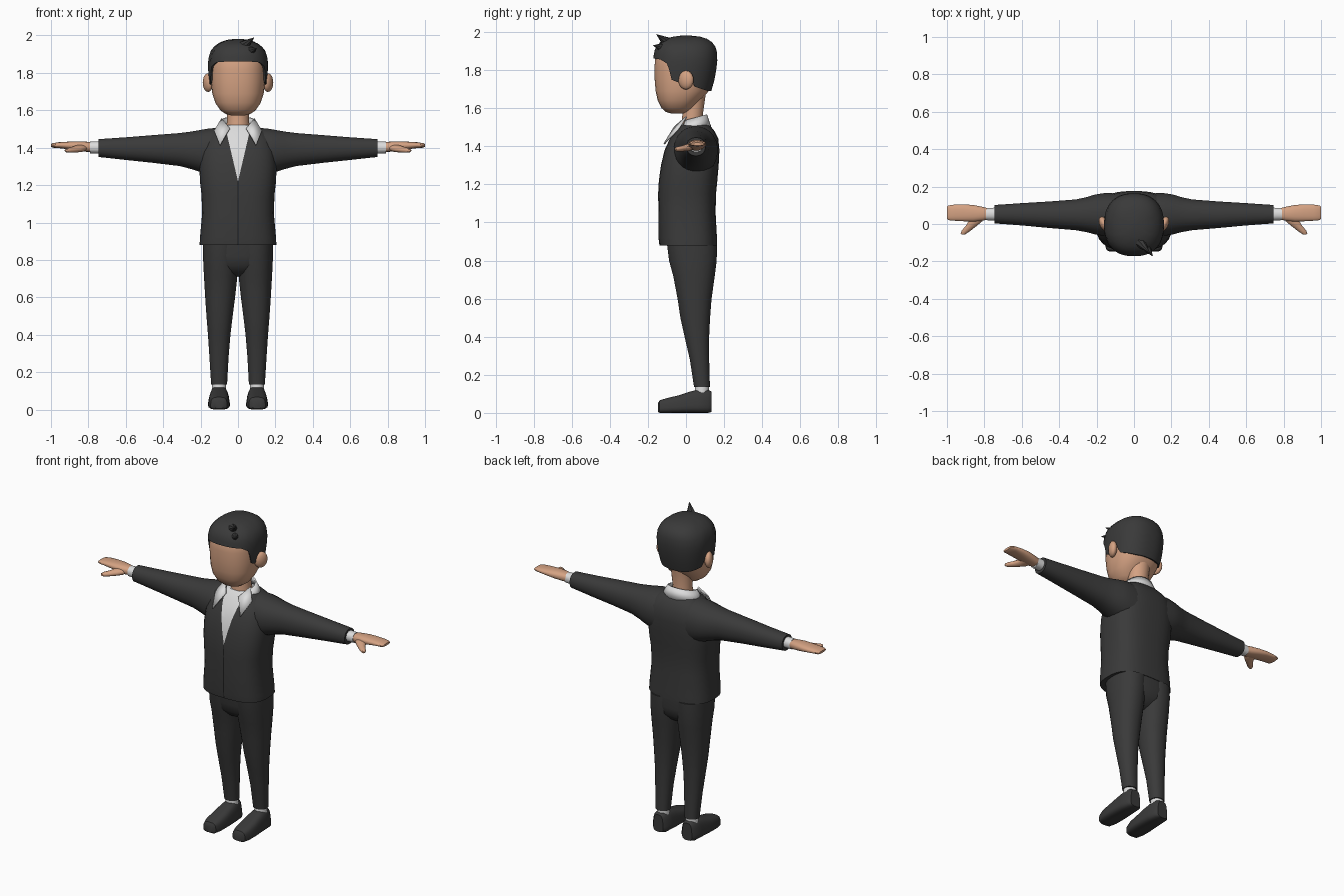
import bpy, bmesh, math
from mathutils import Vector


def material(name, rgb):
    m = bpy.data.materials.new(name)
    m.diffuse_color = (*rgb, 1)
    return m


suit = material("charcoal cloth", (0.042, 0.042, 0.042))
seam = material("black seam", (0.012, 0.012, 0.012))
white = material("white shirt", (0.72, 0.72, 0.72))
skin = material("skin", (0.66, 0.36, 0.225))


def finish(name, bm, mats, mirror=False):
    bmesh.ops.recalc_face_normals(bm, faces=bm.faces)
    me = bpy.data.meshes.new(name)
    bm.to_mesh(me)
    bm.free()
    for m in mats:
        me.materials.append(m)
    ob = bpy.data.objects.new(name, me)
    bpy.context.collection.objects.link(ob)
    if mirror:
        ob.modifiers.new("mirror", "MIRROR")
    return ob


def oval(a0, a1, b0, b1, ang, p):
    """Point on a rounded box section."""
    c, s = math.cos(ang), math.sin(ang)
    return ((a0 + a1) / 2 + (a1 - a0) / 2 * math.copysign(abs(c) ** (2 / p), c),
            (b0 + b1) / 2 + (b1 - b0) / 2 * math.copysign(abs(s) ** (2 / p), s))


def skin_rings(rings, cap=True):
    """Join rings of points into a tube."""
    bm = bmesh.new()
    vs = [[bm.verts.new(c) for c in r] for r in rings]
    n = len(vs[0])
    for r, q in zip(vs, vs[1:]):
        for i in range(n):
            bm.faces.new((r[i], r[(i + 1) % n], q[(i + 1) % n], q[i]))
    if cap:
        bm.faces.new(vs[0])
        bm.faces.new(vs[-1])
    return bm


def loft(axis, rings, n=24, p=2.4):
    """Each ring is (position on axis, a0, a1, b0, b1)."""
    put = {"z": lambda t, a, b: (a, b, t),
           "x": lambda t, a, b: (t, a, b),
           "y": lambda t, a, b: (a, t, b)}[axis]
    return skin_rings([[put(t, *oval(*e, 2 * math.pi * (i + 0.5) / n, p))
                        for i in range(n)] for t, *e in rings])


def both(rows):
    """Symmetric rows (z, half width, y0, y1) to rings."""
    return [(z, -h, h, a, b) for z, h, a, b in rows]


# jacket body, with the shirt opening and front seam cut into it
bm = loft("z", both([
    (0.88, 0.206, -0.14, 0.163), (0.92, 0.204, -0.145, 0.163), (1.05, 0.192, -0.145, 0.156),
    (1.15, 0.196, -0.147, 0.158), (1.22, 0.204, -0.143, 0.165), (1.30, 0.207, -0.132, 0.172),
    (1.38, 0.202, -0.113, 0.176), (1.44, 0.185, -0.085, 0.170), (1.48, 0.155, -0.058, 0.150),
    (1.505, 0.120, -0.04, 0.130), (1.52, 0.085, -0.025, 0.105)]), n=32, p=2.8)
SLOPE, TIP = 0.235, 1.22
planes = [((s * 0.0025, 0, 0), (1, 0, 0)) for s in (-1, 1)]
planes += [((0, 0, TIP), (s, 0, SLOPE)) for s in (-1, 1)]
for co, no in planes:
    front = [f for f in bm.faces if f.calc_center_median().y < 0 and len(f.verts) < 9]
    geom = set(front) | {e for f in front for e in f.edges} | {v for f in front for v in f.verts}
    bmesh.ops.bisect_plane(bm, geom=list(geom), plane_co=co, plane_no=no)
for f in bm.faces:
    c = f.calc_center_median()
    if c.z > 1.515 or (c.y < 0 and c.z > TIP and abs(c.x) < (c.z - TIP) * SLOPE):
        f.material_index = 1
    elif abs(c.x) < 0.0025 and c.y < -0.05 and c.z > 0.885:
        f.material_index = 2
finish("jacket_body", bm, [suit, white, seam])

# sleeves, cuffs and hands
finish("sleeve", loft("x", [
    (0.10, -0.06, 0.165, 1.24, 1.508), (0.16, -0.064, 0.166, 1.255, 1.503),
    (0.21, -0.056, 0.158, 1.272, 1.494), (0.25, -0.045, 0.145, 1.285, 1.487),
    (0.31, -0.034, 0.132, 1.301, 1.479), (0.45, -0.022, 0.121, 1.318, 1.468),
    (0.60, -0.008, 0.112, 1.334, 1.456), (0.745, 0.003, 0.102, 1.350, 1.446)], p=2.2),
    [suit], True)
finish("shirt_cuff", loft("x", [(0.72, 0.018, 0.088, 1.368, 1.434),
                                (0.79, 0.020, 0.086, 1.370, 1.432)], p=2.2), [white], True)
finish("hand", loft("x", [
    (0.77, 0.028, 0.082, 1.378, 1.426), (0.81, 0.017, 0.092, 1.378, 1.432),
    (0.86, 0.012, 0.102, 1.384, 1.434), (0.91, 0.014, 0.106, 1.392, 1.432),
    (0.96, 0.017, 0.104, 1.398, 1.429), (0.99, 0.020, 0.100, 1.400, 1.424),
    (1.00, 0.026, 0.094, 1.405, 1.419)], n=18), [skin], True)
finish("thumb", loft("y", [
    (0.045, 0.80, 0.88, 1.385, 1.415), (0.015, 0.81, 0.885, 1.376, 1.415),
    (-0.01, 0.84, 0.90, 1.374, 1.407), (-0.035, 0.872, 0.922, 1.373, 1.400),
    (-0.05, 0.893, 0.927, 1.374, 1.396), (-0.057, 0.905, 0.922, 1.378, 1.392)], n=14, p=2),
    [skin], True)

# trousers
finish("trouser_hips", loft("z", both([
    (0.90, 0.186, -0.10, 0.160), (0.82, 0.185, -0.092, 0.160), (0.77, 0.165, -0.08, 0.150),
    (0.73, 0.11, -0.045, 0.115), (0.71, 0.05, 0.0, 0.08)]), p=2.6), [suit])
finish("trouser_leg", loft("z", [
    (0.88, -0.01, 0.187, -0.10, 0.164), (0.80, -0.004, 0.187, -0.09, 0.162),
    (0.72, 0.002, 0.183, -0.068, 0.152), (0.60, 0.015, 0.176, -0.045, 0.135),
    (0.50, 0.028, 0.169, -0.030, 0.127), (0.40, 0.040, 0.161, -0.008, 0.122),
    (0.28, 0.050, 0.153, 0.020, 0.122), (0.135, 0.058, 0.144, 0.042, 0.126)], p=2.2),
    [suit], True)

# socks and shoes
finish("sock", loft("z", [(0.08, 0.062, 0.14, 0.045, 0.120),
                          (0.142, 0.064, 0.138, 0.048, 0.120)], p=2), [white], True)
bm = loft("y", [
    (-0.148, 0.072, 0.132, 0.006, 0.050), (-0.138, 0.055, 0.150, 0, 0.066),
    (-0.10, 0.042, 0.163, 0, 0.078), (-0.04, 0.038, 0.166, 0, 0.092),
    (0.02, 0.038, 0.164, 0, 0.112), (0.06, 0.040, 0.162, 0, 0.122),
    (0.115, 0.044, 0.158, 0, 0.122), (0.134, 0.062, 0.140, 0.004, 0.112)], p=3.4)
for v in bm.verts:
    v.co.x += (0.101 - v.co.x) * 0.3 * v.co.z / 0.12
finish("shoe", bm, [suit], True)

# neck, head and ears
finish("neck", loft("z", both([(1.48, 0.066, -0.03, 0.10), (1.56, 0.058, -0.02, 0.088),
                               (1.68, 0.066, -0.02, 0.105)]), p=2), [skin])
finish("head", loft("z", both([
    (1.572, 0.035, -0.075, -0.01), (1.580, 0.066, -0.105, 0.015), (1.600, 0.095, -0.128, 0.04),
    (1.640, 0.122, -0.149, 0.075), (1.690, 0.138, -0.160, 0.120), (1.750, 0.145, -0.165, 0.140),
    (1.820, 0.147, -0.166, 0.150), (1.880, 0.143, -0.160, 0.150), (1.930, 0.115, -0.130, 0.12),
    (1.955, 0.06, -0.07, 0.07)]), n=32, p=2.35), [skin])
bm = bmesh.new()
bmesh.ops.create_uvsphere(bm, u_segments=16, v_segments=10, radius=1)
for v in bm.verts:
    v.co = Vector((0.160 + 0.026 * v.co.x + 0.012 * v.co.y,
                   0.0 + 0.040 * v.co.y, 1.748 + 0.050 * v.co.z))
finish("ear", bm, [skin], True)


def lerp_rows(rows, t):
    """Linear lookup in rows sorted by their first value."""
    t = min(max(t, rows[0][0]), rows[-1][0])
    for a, b in zip(rows, rows[1:]):
        if t <= b[0]:
            k = (t - a[0]) / (b[0] - a[0])
            return [u + (w - u) * k for u, w in zip(a[1:], b[1:])]


# hair cap: each strip runs from the hairline up to the crown
hair = [(1.68, 0.142, -0.166, 0.130), (1.75, 0.154, -0.172, 0.150), (1.82, 0.160, -0.174, 0.162),
        (1.87, 0.160, -0.172, 0.166), (1.915, 0.148, -0.162, 0.160), (1.945, 0.124, -0.138, 0.140),
        (1.965, 0.094, -0.104, 0.110), (1.977, 0.056, -0.064, 0.07), (1.982, 0.012, -0.02, 0.02)]
hairline = [(-0.18, 1.862), (-0.135, 1.856), (-0.095, 1.83), (-0.075, 1.75), (-0.035, 1.735),
            (-0.015, 1.78), (0.03, 1.77), (0.05, 1.715), (0.14, 1.69)]


def hair_point(ang, z, inset=1.0):
    h, a, b = lerp_rows(hair, z)
    x, y = oval(-h, h, a, b, ang, 2.35)
    return (x * inset, y * inset, z)


N = 64
angles = [2 * math.pi * (i + 0.5) / N for i in range(N)]
roots = [lerp_rows(hairline, hair_point(a, 1.80)[1])[0] for a in angles]
rings = [[hair_point(a, r + 0.004, 0.9) for a, r in zip(angles, roots)]]
for k in (0, 0.2, 0.4, 0.55, 0.7, 0.8, 0.88, 0.94, 0.98, 1):
    rings.append([hair_point(a, r + (1.982 - r) * k) for a, r in zip(angles, roots)])
finish("hair", skin_rings(rings), [suit])

# tufts at the fringe
for i, (base, tip, rad) in enumerate([((0.02, -0.085, 1.935), (0.085, -0.155, 1.988), 0.036),
                                      ((0.06, -0.115, 1.915), (0.10, -0.172, 1.930), 0.030)]):
    bm = bmesh.new()
    bmesh.ops.create_cone(bm, cap_ends=True, segments=8, radius1=rad, radius2=0.001, depth=1)
    b, d = Vector(base), Vector(tip) - Vector(base)
    q = d.to_track_quat("Z", "Y")
    for v in bm.verts:
        v.co = b + q @ Vector((v.co.x, v.co.y, (v.co.z + 0.5) * d.length))
    finish(f"hair_tuft_{i + 1}", bm, [suit])

# collar band, open at the front
bm = bmesh.new()
prev = None
for i in range(21):
    a = math.radians(-125 + 12.5 * i)
    s, c = math.sin(a), math.cos(a)
    drop = 0.02 * (1 - c)
    pair = [bm.verts.new((0.088 * s, 0.036 + 0.074 * c, 1.568 - drop)),
            bm.verts.new((0.125 * s, 0.034 + 0.098 * c, 1.505 - drop * 0.7))]
    if prev:
        bm.faces.new((prev[0], pair[0], pair[1], prev[1]))
    prev = pair
ob = finish("collar_band", bm, [white])
ob.modifiers.new("thickness", "SOLIDIFY").thickness = 0.008

# pointed collar flaps
bm = bmesh.new()
A, B, C, D = [bm.verts.new(p) for p in ((0.088, 0.0, 1.558), (0.045, -0.062, 1.505),
                                        (0.098, -0.118, 1.415), (0.128, -0.045, 1.492))]
bm.faces.new((A, B, D))
bm.faces.new((B, C, D))
ob = finish("collar_flap", bm, [white], True)
ob.modifiers.new("thickness", "SOLIDIFY").thickness = 0.008

# smooth shading with sharp rims kept
for ob in bpy.context.collection.objects:
    ob.select_set(True)
    bpy.context.view_layer.objects.active = ob
bpy.ops.object.shade_smooth_by_angle(angle=math.radians(40))
